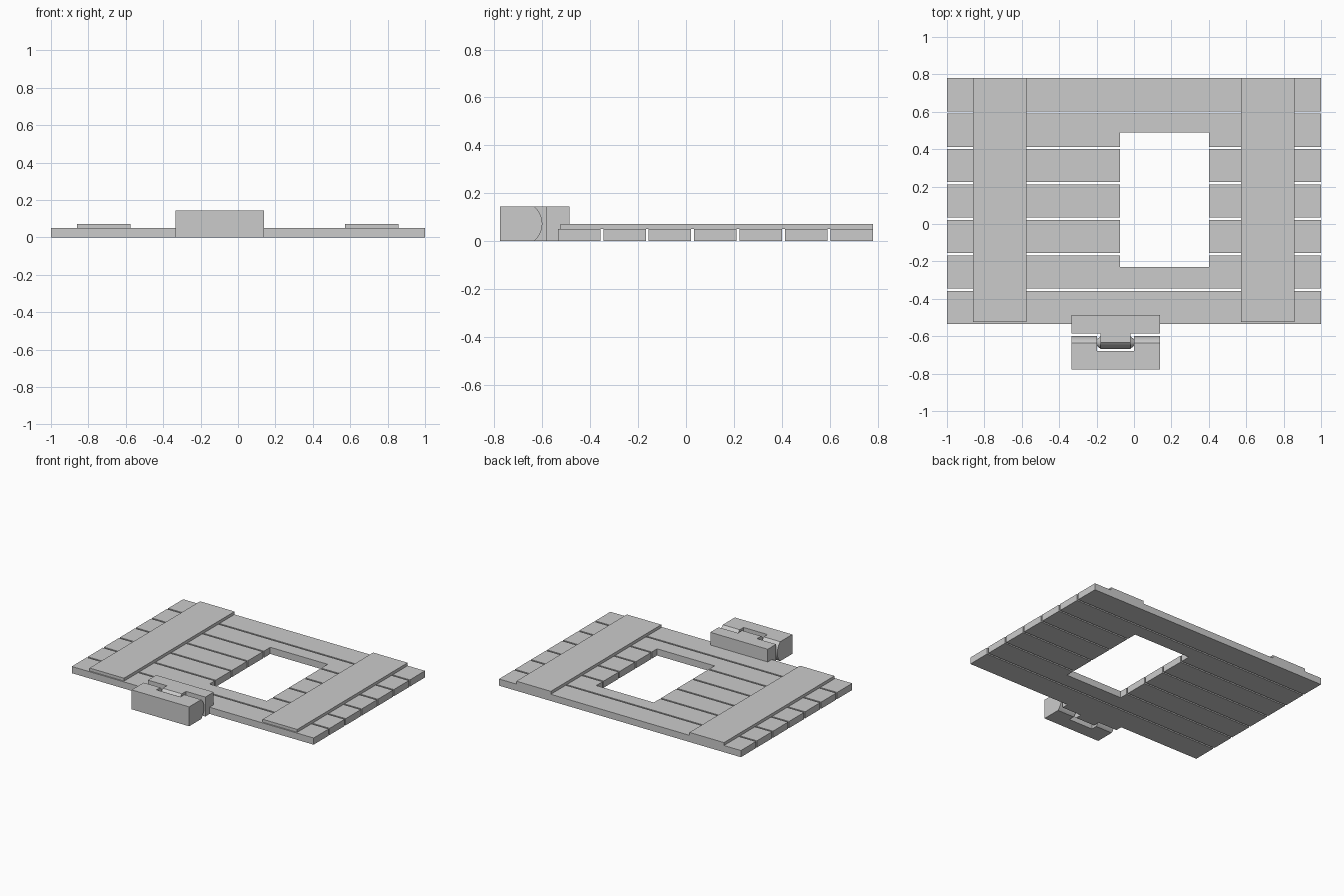
import bpy, bmesh, math

if "Cube" in bpy.data.objects:
    bpy.data.objects.remove(bpy.data.objects["Cube"])

grey = bpy.data.materials.new("grey")
grey.diffuse_color = (0.6, 0.6, 0.6, 1)
grey.use_nodes = True
grey.node_tree.nodes["Principled BSDF"].inputs["Base Color"].default_value = grey.diffuse_color


def finish(name, bm):
    bmesh.ops.recalc_face_normals(bm, faces=bm.faces)
    mesh = bpy.data.meshes.new(name)
    bm.to_mesh(mesh)
    bm.free()
    mesh.materials.append(grey)
    obj = bpy.data.objects.new(name, mesh)
    bpy.context.collection.objects.link(obj)
    return obj


def extrude_x(name, profile, x0, x1):
    """Extrude a (y, z) outline along x."""
    bm = bmesh.new()
    face = bm.faces.new([bm.verts.new((x0, y, z)) for y, z in profile])
    ext = bmesh.ops.extrude_face_region(bm, geom=[face])
    verts = [v for v in ext["geom"] if isinstance(v, bmesh.types.BMVert)]
    bmesh.ops.translate(bm, verts=verts, vec=(x1 - x0, 0, 0))
    return finish(name, bm)


def box(name, x0, x1, y0, y1, z0, z1):
    return extrude_x(name, [(y0, z0), (y1, z0), (y1, z1), (y0, z1)], x0, x1)


def cut(obj, cutter, op='DIFFERENCE'):
    mod = obj.modifiers.new("cut", 'BOOLEAN')
    mod.operation, mod.solver, mod.object = op, 'EXACT', cutter
    cutter.hide_render = True
    cutter.hide_set(True)


def smooth(obj):
    bpy.ops.object.select_all(action='DESELECT')
    obj.select_set(True)
    bpy.context.view_layer.objects.active = obj
    bpy.ops.object.shade_smooth_by_angle(angle=math.radians(30))


# Door planks with a window opening
Y0, Y1, GAP, N = -0.535, 0.78, 0.012, 7
pitch = (Y1 - Y0 + GAP) / N
opening = box("opening_cutter", -0.075, 0.4, -0.23, 0.488, -0.1, 0.2)
for i in range(N):
    y = Y0 + i * pitch
    plank = box(f"plank_{i + 1}", -1, 1, y, y + pitch - GAP, 0, 0.05)
    if 0 < i < N - 1:
        cut(plank, opening)

# Raised cross battens
box("left_batten", -0.86, -0.575, -0.525, Y1, 0.05, 0.072)
box("right_batten", 0.572, 0.857, -0.525, Y1, 0.05, 0.072)

# Hinge: bowed edge shared by the knuckle block and the tongue
H, X0, X1 = 0.145, -0.335, 0.14
R, BULGE = 0.0926, 0.035


def bow(y, direction, steps=20):
    a = math.asin(H / 2 / R)
    return [(y + direction * (R * math.cos(t) - R * math.cos(a)), H / 2 + R * math.sin(t))
            for t in (-a + 2 * a * k / steps for k in range(steps + 1))]


# Outer hinge block, notched for the tongue
outer = extrude_x("hinge_outer_block", [(-0.777, H), (-0.777, 0)] + bow(-0.635, 1), X0, X1)
cut(outer, box("notch_cutter", -0.198, 0.0, -0.68, -0.5, -0.1, 0.3))
smooth(outer)

# Inner hinge leaf fixed to the door
box("hinge_inner_leaf", X0, X1, -0.585, -0.487, 0, H)

# Rounded tongue reaching into the notch
tongue = extrude_x("hinge_tongue", [(-0.585, H), (-0.585, 0)] + bow(-0.634, -1), -0.178, -0.02)
smooth(tongue)

# Conical pivots on both sides of the tongue
for name, x, s in (("left_pivot", -0.178, -1), ("right_pivot", -0.02, 1)):
    bpy.ops.mesh.primitive_cone_add(vertices=32, radius1=0.034, radius2=0.018, depth=0.02,
                                    location=(x + s * 0.01, -0.634, H / 2),
                                    rotation=(0, s * math.pi / 2, 0))
    pivot = bpy.context.object
    pivot.name = name
    pivot.data.materials.append(grey)
    smooth(pivot)
